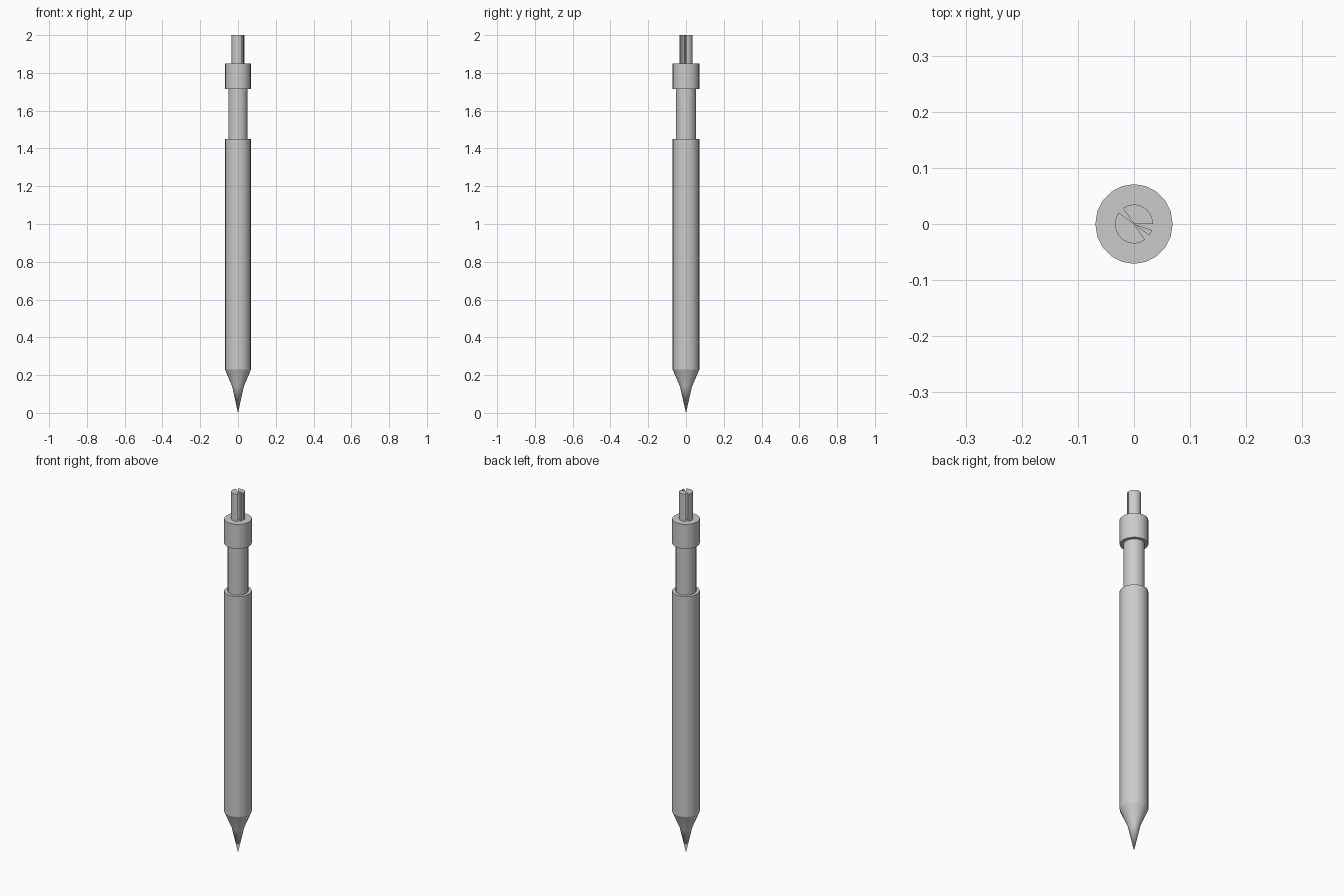
import bpy, bmesh, math

if "Cube" in bpy.data.objects:
    bpy.data.objects.remove(bpy.data.objects["Cube"])

SIDES = 20
STEP = 2 * math.pi / SIDES
SQUASH = 0.97          # barrel is very slightly narrower in x than in y


def rim(bm, r, z, first=0, count=SIDES):
    return [bm.verts.new((r * SQUASH * math.cos((first + i) * STEP),
                          r * math.sin((first + i) * STEP), z))
            for i in range(count)]


def finish(bm, name):
    bmesh.ops.recalc_face_normals(bm, faces=bm.faces)
    mesh = bpy.data.meshes.new(name)
    bm.to_mesh(mesh)
    bm.free()
    obj = bpy.data.objects.new(name, mesh)
    bpy.context.collection.objects.link(obj)
    bpy.ops.object.select_all(action='DESELECT')
    bpy.context.view_layer.objects.active = obj
    obj.select_set(True)
    bpy.ops.object.shade_smooth_by_angle(angle=math.radians(30))
    return obj


def turned(name, profile):
    """Closed solid turned about z from (radius, height) pairs, bottom to top."""
    bm = bmesh.new()
    rings = [[bm.verts.new((0, 0, z))] if r == 0 else rim(bm, r, z)
             for r, z in profile]
    for a, b in zip(rings, rings[1:]):
        for i in range(SIDES):
            j = (i + 1) % SIDES
            if len(a) == 1:
                bm.faces.new((a[0], b[j], b[i]))
            else:
                bm.faces.new((a[i], a[j], b[j], b[i]))
    for ring in (rings[0], rings[-1]):
        if len(ring) > 1:
            bm.faces.new(ring)
    return finish(bm, name)


def wedge(bm, r, z0, z1, first, last):
    """Pie-slice prism spanning side numbers first..last."""
    low, high = [[bm.verts.new((0, 0, z))] + rim(bm, r, z, first, last - first + 1)
                 for z in (z0, z1)]
    n = len(low)
    bm.faces.new(low)
    bm.faces.new(high)
    for i in range(n):
        j = (i + 1) % n
        bm.faces.new((low[i], low[j], high[j], high[i]))


# Pointed tip, barrel, neck and collar
turned("tip", [(0, 0), (0.032, 0.14), (0.071, 0.23)])
turned("barrel", [(0.071, 0.23), (0.071, 1.45)])
turned("neck", [(0.053, 1.45), (0.053, 1.715)])
turned("collar", [(0.071, 1.715), (0.071, 1.85)])

# Slotted end pin: three pie slices with one-side-wide gaps between
pin = bmesh.new()
for first, last in ((0, 7), (8, 17), (18, 19)):
    wedge(pin, 0.035, 1.85, 2.0, first, last)
finish(pin, "slotted_pin")
